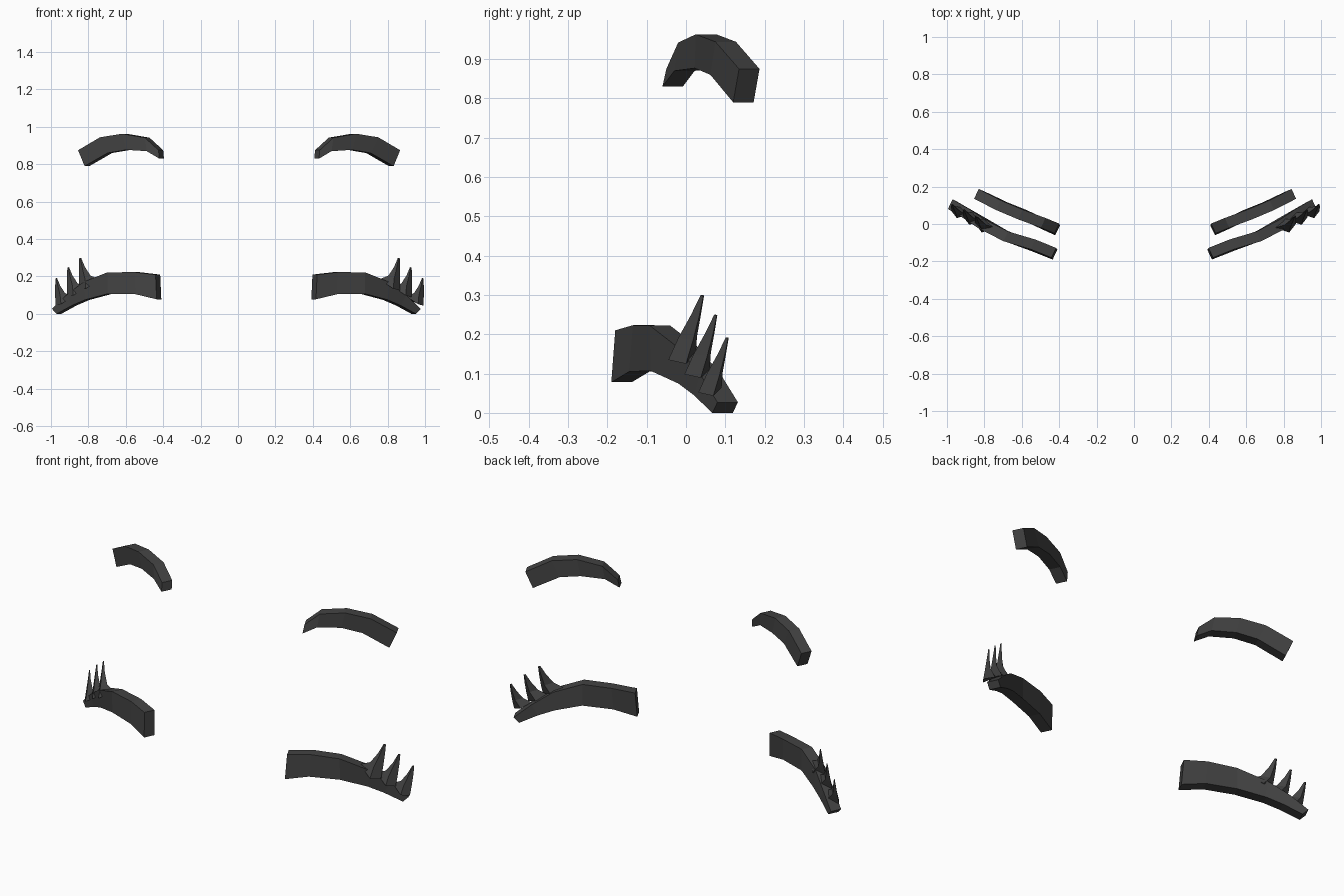
import bpy, bmesh
from mathutils import Vector

if "Cube" in bpy.data.objects:
    bpy.data.objects.remove(bpy.data.objects["Cube"])

dark = bpy.data.materials.new("dark_hair")
dark.diffuse_color = (0.055, 0.055, 0.055, 1)
dark.use_nodes = True
dark.node_tree.nodes["Principled BSDF"].inputs["Base Color"].default_value = dark.diffuse_color
DEPTH = Vector((-0.025, 0.052, 0))      # front face to back face


def loft(name, rings, side, shift):
    """Skin four-sided rings into a closed flat-faced solid, mirrored by side."""
    bm = bmesh.new()
    vs = [[bm.verts.new((side * p[0] + shift, p[1], p[2])) for p in r] for r in rings]
    for a, b in zip(vs, vs[1:]):
        for i in range(4):
            j = (i + 1) % 4
            bm.faces.new((a[i], a[j], b[j], b[i]))
    bm.faces.new(vs[0])
    bm.faces.new(vs[-1])
    bmesh.ops.recalc_face_normals(bm, faces=bm.faces)
    me = bpy.data.meshes.new(name)
    bm.to_mesh(me)
    bm.free()
    me.materials.append(dark)
    ob = bpy.data.objects.new(name, me)
    bpy.context.collection.objects.link(ob)


def strip(top, bottom):
    """Rings from the front-face top and bottom edges."""
    return [[Vector(t), Vector(b), Vector(b) + DEPTH, Vector(t) + DEPTH]
            for t, b in zip(top, bottom)]


brow = strip(
    [(.437, -.05, .875), (.51, -.02, .942), (.632, .025, .963), (.75, .075, .944), (.867, .135, .875)],
    [(.433, -.06, .83), (.50, -.03, .87), (.61, .022, .877), (.71, .062, .86), (.832, .12, .79)])
lid = strip(
    [(.433, -.18, .21), (.545, -.135, .223), (.69, -.092, .222), (.82, -.025, .17),
     (.91, .035, .1), (.987, .08, .027)],
    [(.427, -.19, .078), (.54, -.145, .105), (.69, -.09, .107), (.81, -.02, .075),
     (.88, .02, .045), (.962, .067, 0)])

# Curved lash: base, two middle rings and tip (inner, front, outer, back corners)
lash = [
    [(.755, -.02, .185), (.83, -.045, .135), (.865, .0, .125), (.80, .025, .15)],
    [(.805, -.005, .205), (.835, -.02, .19), (.866, .018, .185), (.838, .028, .195)],
    [(.835, .018, .252), (.849, .012, .248), (.866, .034, .248), (.851, .038, .25)],
    [(.855, .039, .300), (.859, .037, .299), (.865, .044, .297), (.860, .046, .299)],
]
TIP = Vector((.861, .043, .30))
STEPS = [((0, 0, 0), 1), ((.064, .034, -.05), .92), ((.128, .063, -.108), .85)]

for side, label in ((1, "right"), (-1, "left")):
    loft("eyebrow_" + label, brow, side, 0.006 - 0.006 * side)
    loft("eyelid_line_" + label, lid, side, -0.009 - 0.001 * side)
    for n, (move, size) in enumerate(STEPS):
        rings = [[TIP + (Vector(p) - TIP) * size + Vector(move) for p in r] for r in lash]
        loft(f"eyelash_{label}_{n + 1}", rings, side, 0.008 - 0.008 * side)
